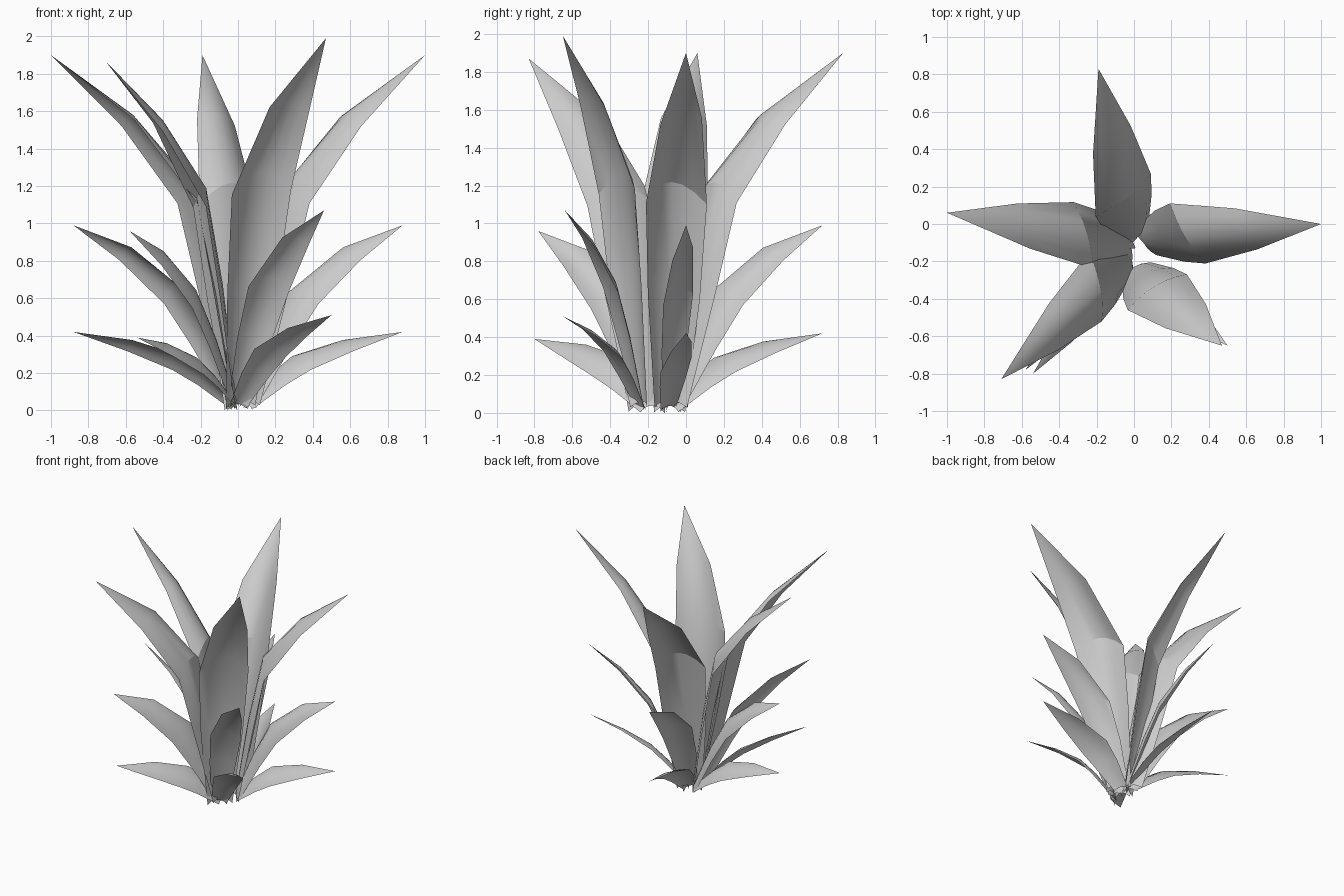
import bpy
from math import radians, cos, sin
from mathutils import Vector

cube = bpy.data.objects.get("Cube")
if cube:
    bpy.data.objects.remove(cube, do_unlink=True)

# One plain grey for every leaf
grey = bpy.data.materials.new("leaf_grey")
grey.use_nodes = True
grey.diffuse_color = (0.6, 0.6, 0.6, 1)
grey.node_tree.nodes["Principled BSDF"].inputs["Base Color"].default_value = (0.6, 0.6, 0.6, 1)

COLS = 7
# Per row, foot to shoulder: width, and how far the edges sweep back to the foot
ROWS = ((0.5, 0.6), (0.85, 1.0), (1.0, 1.5), (0.68, 0.2))

# Tier: midrib (reach, height) fractions, half width, roll in degrees, edge droop
TIERS = {
    "tall": (((0, 0), (0.11, 0.34), (0.24, 0.63), (0.56, 0.825)), 0.183, 22, 0.065),
    "middle": (((0, 0), (0.19, 0.37), (0.38, 0.65), (0.67, 0.86)), 0.115, 40, 0.035),
    "low": (((0, 0), (0.2, 0.4), (0.38, 0.66), (0.65, 0.85)), 0.1, 30, 0.025),
}

# Direction: foot, roll strength and side, then the tip of each tier
LEAVES = {
    "left": ((0.05, -0.1), 1, ((1, 0, 1.9), (0.88, 0, 0.99), (0.88, 0, 0.42))),
    "right": ((-0.02, -0.07), 1, ((-1, 0.06, 1.9), (-0.88, 0.04, 0.99), (-0.88, 0.04, 0.42))),
    "back": ((0.02, -0.07), 1, ((-0.19, 0.83, 1.9), (-0.17, 0.72, 0.99), (-0.17, 0.72, 0.42))),
    "front_left": ((0, -0.23), -0.7, ((0.47, -0.65, 1.99), (0.46, -0.64, 1.07), (0.5, -0.65, 0.51))),
    "front_right": ((-0.01, -0.2), -1.3, ((-0.71, -0.83, 1.87), (-0.58, -0.78, 0.96), (-0.54, -0.8, 0.39))),
}


def make_leaf(name, foot, tip, side, tier):
    """Arched blade: rows of curved cross-section closing in a pointed tip."""
    profile, half, roll, droop = tier
    foot, tip = Vector((*foot, 0.02 + 0.6 * droop)), Vector(tip)
    span = tip - foot
    rib = [foot + Vector((span.x * r, span.y * r, span.z * h)) for r, h in profile] + [tip]
    across = Vector((-span.y, span.x, 0)).normalized()
    angle = radians(roll) * side
    verts, faces = [], []
    for i, (width, sweep) in enumerate(ROWS):
        tangent = (rib[i + 1] - rib[max(i - 1, 0)]).normalized()
        up = tangent.cross(across)
        lateral = across * cos(angle) + up * sin(angle)
        normal = up * cos(angle) - across * sin(angle)
        for c in range(COLS):
            t = 2 * c / (COLS - 1) - 1
            along = -0.2 * side * t * half * width - sweep * droop * t * t
            verts.append(rib[i] + lateral * (t * half * width)
                         - normal * (droop * width * t * t) + tangent * along)
    verts.append(tip)
    last = (len(ROWS) - 1) * COLS
    for c in range(COLS - 1):
        for start in range(0, last, COLS):
            a = start + c
            faces.append((a, a + 1, a + COLS + 1, a + COLS))
        faces.append((last + c, last + c + 1, len(verts) - 1))
    mesh = bpy.data.meshes.new(name)
    mesh.from_pydata([v[:] for v in verts], [], [f[::-1] for f in faces])
    # Upper side of the blade faces out
    if sum(p.normal.z for p in mesh.polygons) < 0:
        mesh.flip_normals()
    mesh.materials.append(grey)
    mesh.shade_smooth()
    mesh.set_sharp_from_angle(angle=radians(22))
    leaf = bpy.data.objects.new(name, mesh)
    bpy.context.collection.objects.link(leaf)


for direction, (foot, side, tips) in LEAVES.items():
    for (tier_name, tier), tip in zip(TIERS.items(), tips):
        make_leaf(f"{tier_name}_leaf_{direction}", foot, tip, side, tier)
